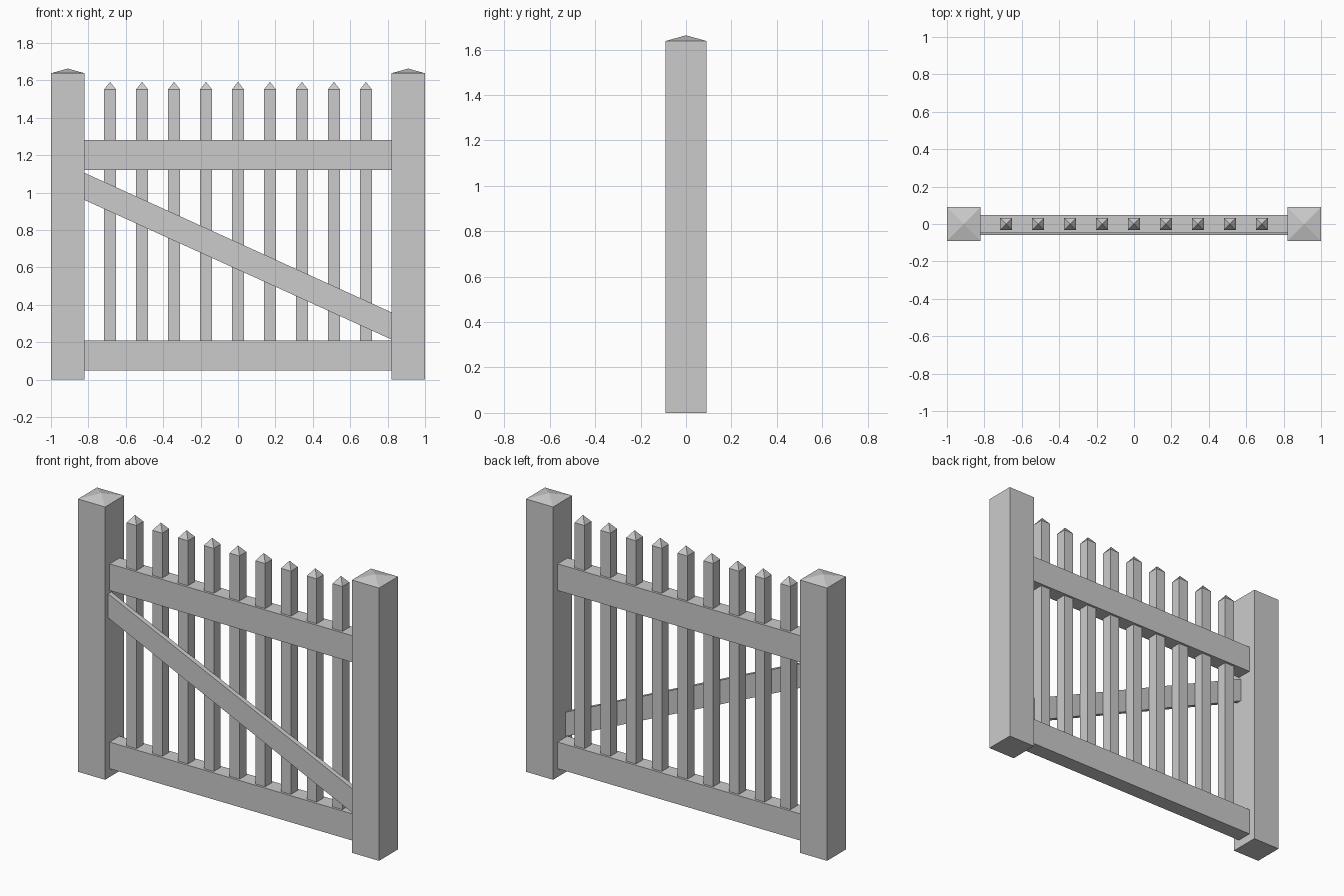
import bpy

if "Cube" in bpy.data.objects:
    bpy.data.objects.remove(bpy.data.objects["Cube"])


def make(name, verts, faces):
    mesh = bpy.data.meshes.new(name)
    mesh.from_pydata(verts, [], faces)
    obj = bpy.data.objects.new(name, mesh)
    bpy.context.collection.objects.link(obj)
    return obj


def prism(name, profile, y0, y1):
    """Extrude a counter-clockwise (x, z) outline from y0 (front) to y1 (back)."""
    n = len(profile)
    verts = [(x, y, z) for y in (y0, y1) for x, z in profile]
    faces = [tuple(range(n)), tuple(range(2 * n - 1, n - 1, -1))]
    faces += [(i, i + n, (i + 1) % n + n, (i + 1) % n) for i in range(n)]
    return make(name, verts, faces)


def pointed_post(name, x, half, z0, shoulder, tip):
    """Square upright with a pyramid top."""
    ring = [(-half, -half), (half, -half), (half, half), (-half, half)]
    verts = [(x + a, b, z) for z in (z0, shoulder) for a, b in ring]
    verts.append((x, 0, tip))
    faces = [(3, 2, 1, 0)]
    for i in range(4):
        j = (i + 1) % 4
        faces += [(i, j, j + 4, i + 4), (i + 4, j + 4, 8)]
    return make(name, verts, faces)


# End posts
for side, label in ((-1, "left"), (1, "right")):
    pointed_post(label + "_post", side * 0.91, 0.09, 0, 1.638, 1.663)

# Horizontal rails
for label, z0, z1 in (("lower", 0.05, 0.21), ("upper", 1.12, 1.28)):
    prism(label + "_rail", [(-0.82, z0), (0.82, z0), (0.82, z1), (-0.82, z1)],
          -0.047, 0.047)

# Pickets
for i in range(9):
    pointed_post(f"picket_{i + 1}", (i - 4) * 0.171, 0.033, 0.07, 1.55, 1.592)

# Diagonal brace across the front, cut upright at the posts
prism("diagonal_brace",
      [(-0.82, 0.96), (0.82, 0.215), (0.82, 0.36), (-0.82, 1.105)],
      -0.06, -0.03)
